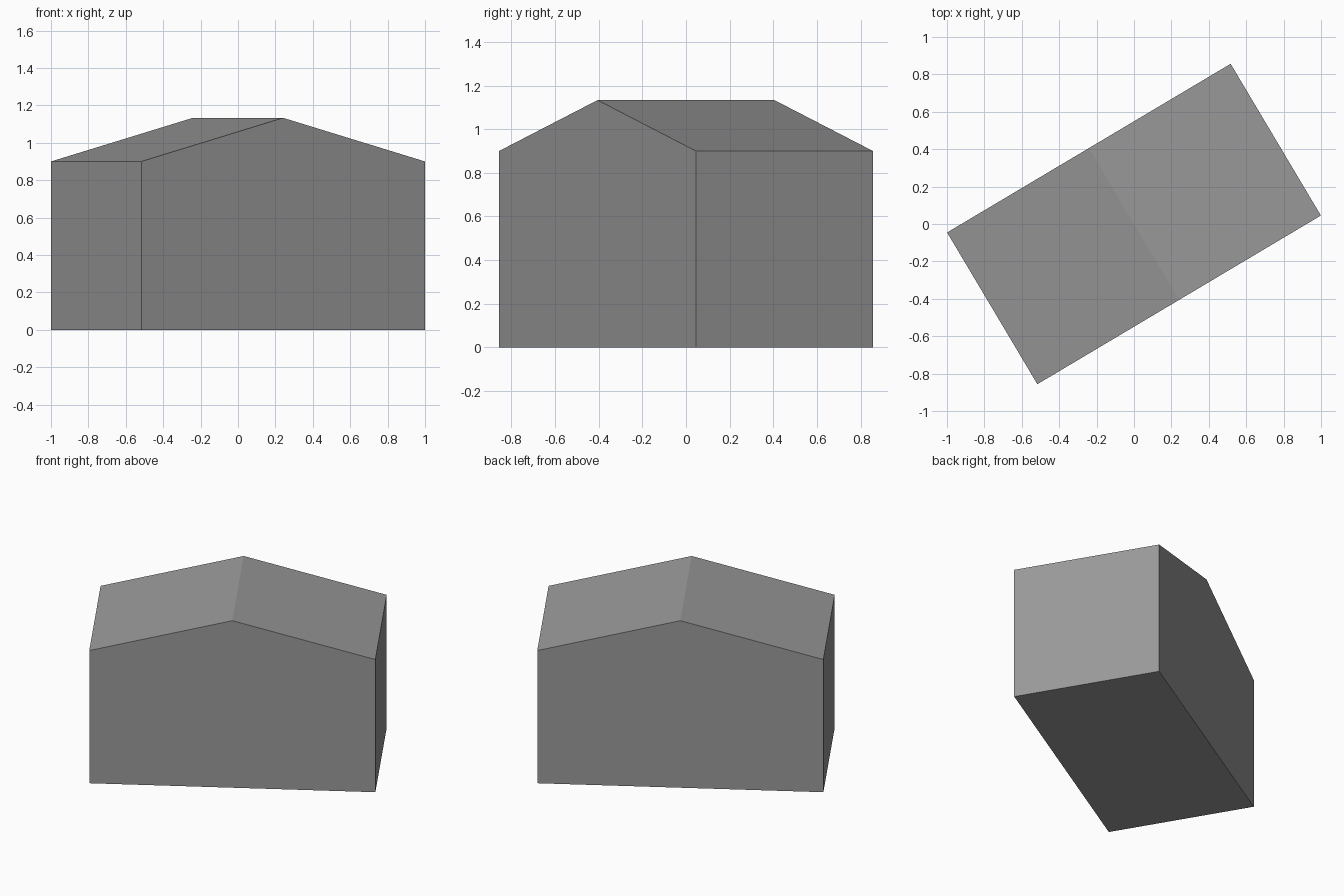
import bpy
import bmesh
from math import radians
from mathutils import Matrix

cube = bpy.data.objects.get("Cube")
if cube:
    bpy.data.objects.remove(cube, do_unlink=True)

LENGTH, DEPTH = 1.764, 0.944
EAVE, RIDGE = 0.90, 1.133
TURN = radians(30.75)

# Plain grey for the whole building
grey = bpy.data.materials.new("plain grey")
grey.use_nodes = True
colour = (0.32, 0.32, 0.32, 1)
grey.diffuse_color = colour
grey.node_tree.nodes["Principled BSDF"].inputs["Base Color"].default_value = colour

# Gable profile, extruded along the ridge into a closed solid
half = LENGTH / 2
profile = [(-half, 0), (half, 0), (half, EAVE), (0, RIDGE), (-half, EAVE)]
bm = bmesh.new()
gable = bm.faces.new([bm.verts.new((x, -DEPTH / 2, z)) for x, z in profile])
ext = bmesh.ops.extrude_face_region(bm, geom=[gable], use_keep_orig=True)
back = [v for v in ext["geom"] if isinstance(v, bmesh.types.BMVert)]
bmesh.ops.translate(bm, verts=back, vec=(0, DEPTH, 0))
bmesh.ops.rotate(bm, verts=bm.verts, cent=(0, 0, 0),
                 matrix=Matrix.Rotation(TURN, 3, "Z"))
bmesh.ops.recalc_face_normals(bm, faces=bm.faces)

mesh = bpy.data.meshes.new("gabled_building")
bm.to_mesh(mesh)
bm.free()
mesh.materials.append(grey)
building = bpy.data.objects.new("gabled_building", mesh)
bpy.context.collection.objects.link(building)
